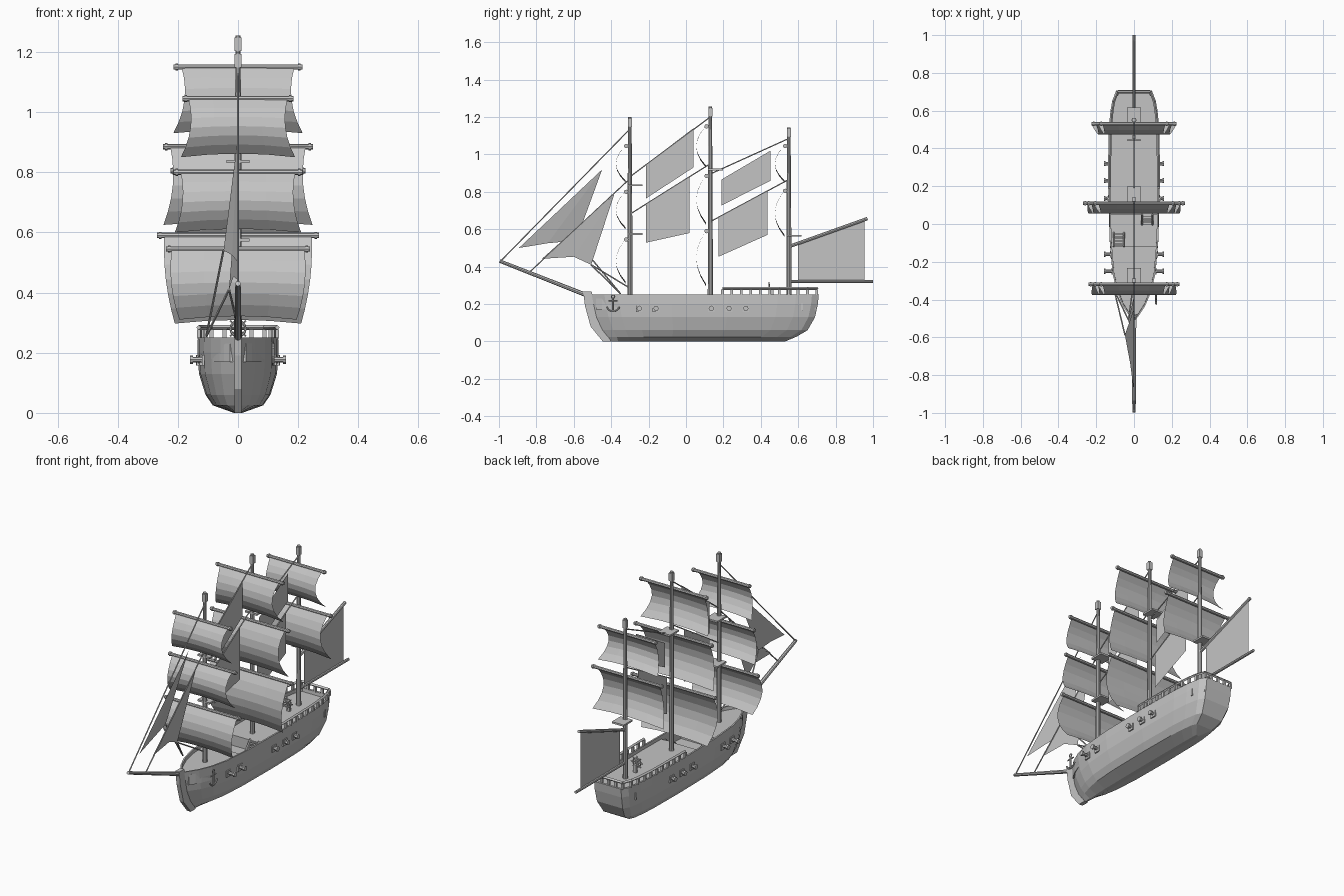
import bpy, bmesh, math
from mathutils import Vector

cube = bpy.data.objects.get("Cube")
if cube:
    bpy.data.objects.remove(cube, do_unlink=True)

grey = bpy.data.materials.new("plain grey")
grey.use_nodes = True
grey.diffuse_color = (0.55, 0.55, 0.55, 1)
grey.node_tree.nodes["Principled BSDF"].inputs["Base Color"].default_value = grey.diffuse_color


def finish(name, bm):
    bmesh.ops.recalc_face_normals(bm, faces=bm.faces)
    me = bpy.data.meshes.new(name)
    bm.to_mesh(me)
    bm.free()
    me.materials.append(grey)
    ob = bpy.data.objects.new(name, me)
    bpy.context.collection.objects.link(ob)
    return ob


def tube(name, a, b, r, r2=None, sides=8):
    a, b = Vector(a), Vector(b)
    bm = bmesh.new()
    bmesh.ops.create_cone(bm, cap_ends=True, segments=sides, radius1=r,
                          radius2=r if r2 is None else r2, depth=(b - a).length)
    ob = finish(name, bm)
    ob.rotation_mode = "QUATERNION"
    ob.rotation_quaternion = (b - a).to_track_quat("Z", "Y")
    ob.location = (a + b) / 2
    return ob


def box(name, centre, size):
    bm = bmesh.new()
    bmesh.ops.create_cube(bm, size=1)
    bmesh.ops.scale(bm, vec=size, verts=bm.verts)
    ob = finish(name, bm)
    ob.location = centre
    return ob


def ring(name, centre, radius, thick, axis):
    bpy.ops.mesh.primitive_torus_add(major_radius=radius, minor_radius=thick, major_segments=12,
                                     minor_segments=6, location=centre)
    ob = bpy.context.object
    ob.name = name
    ob.rotation_euler = Vector(axis).to_track_quat("Z", "Y").to_euler()
    ob.data.materials.append(grey)


def sheet(name, points):
    bm = bmesh.new()
    bm.faces.new([bm.verts.new(p) for p in points])
    return finish(name, bm)


def prism(name, points, offset):
    """Extrude a flat outline along an offset."""
    bm = bmesh.new()
    f = bm.faces.new([bm.verts.new(p) for p in points])
    ext = bmesh.ops.extrude_face_region(bm, geom=[f])["geom"]
    bmesh.ops.translate(bm, vec=offset, verts=[v for v in ext if isinstance(v, bmesh.types.BMVert)])
    return finish(name, bm)


# Hull: plan outline (position along the ship, half width) and levels
plan = [(0, .008), (.06, .058), (.12, .09), (.2, .114), (.35, .13), (.6, .135),
        (.82, .13), (.9, .122), (.97, .107), (1, .085)]
# height, width factor, bow y, stern y; the last two run down inside the bulwark
levels = [(0, .1, -.42, .53), (.025, .62, -.43, .59), (.06, .8, -.455, .65), (.13, .96, -.485, .69),
          (.2, 1, -.5, .705), (.25, .99, -.51, .71), (.25, .92, -.5, .697), (.17, .92, -.49, .69)]


def half_width(y):
    t = (y + .51) / 1.22
    for (t0, w0), (t1, w1) in zip(plan, plan[1:]):
        if t <= t1:
            return w0 + (w1 - w0) * (t - t0) / (t1 - t0)
    return plan[-1][1]


bm = bmesh.new()
loops = []
for z, f, bow, stern in levels:
    side = [(w * f, bow + (stern - bow) * t) for t, w in plan]
    pts = side + [(-x, y) for x, y in reversed(side)]
    loops.append([bm.verts.new((x, y, z)) for x, y in pts])
n = len(loops[0])
for a, b in zip(loops, loops[1:]):
    for i in range(n):
        j = (i + 1) % n
        bm.faces.new((a[i], a[j], b[j], b[i]))
bm.faces.new(loops[0])
bm.faces.new(loops[-1])
finish("hull", bm)


# Raised decks at both ends
def raised_deck(name, y0, y1):
    ys = [y0 + (y1 - y0) * i / 12 for i in range(13)]
    side = [(half_width(y) * .94, y, .17) for y in ys]
    prism(name, side + [(-x, y, z) for x, y, z in reversed(side)], (0, 0, .06))


raised_deck("foredeck", -.48, -.12)
raised_deck("quarterdeck", .05, .695)

# Stem post
stem = [(-.55, .268), (-.54, .19), (-.51, .08), (-.445, 0), (-.4, 0), (-.45, .08), (-.485, .17),
        (-.5, .25), (-.505, .268)]
prism("stem_post", [(-.012, y, z) for y, z in stem], (.024, 0, 0))

# Quarterdeck rail with posts
rail = [(half_width(y) * .97, y) for y in [.195 + .0505 * i for i in range(11)]]
for s in (-1, 1):
    for x, y in rail:
        box("rail_post", (s * x, y, .263), (.012, .014, .03))
    for (x0, y0), (x1, y1) in zip(rail, rail[1:]):
        tube("rail_bar", (s * x0, y0, .284), (s * x1, y1, .284), .008, sides=4)
xe, ye = rail[-1]
tube("stern_rail_bar", (-xe, ye, .284), (xe, ye, .284), .008, sides=4)
for i in range(-1, 2):
    box("stern_rail_post", (i * .045, ye, .263), (.014, .012, .03))

# Guns with their ports, and stern quarter windows
for s in (-1, 1):
    for y in (-.25, -.16, .135, .23, .32):
        w = half_width(y)
        box("gun_port", (s * w, y, .175), (.008, .036, .036))
        tube("gun", (s * (w - .03), y, .177), (s * .152, y, .177), .011, .009)
        tube("gun_muzzle", (s * .15, y, .177), (s * .16, y, .177), .014)
    box("quarter_window", (s * (half_width(.62) - .001), .62, .185), (.008, .01, .04))


# Stairs between decks
def stairs(name, x, y_low, y_high):
    for i in range(5):
        t = (i + .5) / 5
        box(name + "_step", (x, y_low + (y_high - y_low) * t, .17 + .06 * t), (.05, .01, .006))
    for s in (-1, 1):
        tube(name + "_side", (x + s * .027, y_low, .175), (x + s * .027, y_high, .237), .005, sides=4)


stairs("fore_stairs", -.08, -.045, -.12)
stairs("aft_stairs", .07, -.005, .05)

# Steering wheel
box("wheel_stand", (0, .46, .25), (.02, .015, .05))
ring("wheel_rim", (0, .445, .28), .025, .004, (0, 1, 0))
for i in range(4):
    a = i * math.pi / 4
    d = Vector((math.cos(a), 0, math.sin(a))) * .037
    c = Vector((0, .445, .28))
    tube("wheel_spoke", c - d, c + d, .003, sides=5)

# Anchor on the left bow
ax, ay = .117, -.39
tube("anchor_shank", (ax, ay, .165), (ax, ay, .232), .005)
tube("anchor_stock", (ax, ay - .024, .218), (ax, ay + .024, .218), .004)
ring("anchor_ring", (ax, ay, .24), .009, .003, (1, 0, 0))
arm = [Vector((ax, ay + .035 * math.sin(a), .195 - .035 * math.cos(a)))
       for a in [-1.3 + .52 * i for i in range(6)]]
for p, q in zip(arm, arm[1:]):
    tube("anchor_arm", p, q, .005)


# Square sails: belly forward, width bent through top, middle and bottom
def square_sail(mast, y, top, bottom, yard, w0, wm, w1):
    yf = y - .02
    tube(mast + "_yard", (-yard, yf, top), (yard, yf, top), .009)
    for s in (-1, 1):
        tube(mast + "_yard_end", (s * (yard - .015), yf, top), (s * (yard - .007), yf, top), .012)
    bm = bmesh.new()
    rows = []
    for i in range(7):
        t = i / 6
        w = w0 * (1 - t) * (1 - 2 * t) + wm * 4 * t * (1 - t) + w1 * t * (2 * t - 1)
        yy = yf - .055 * math.sin(math.pi * t) ** .8 if 0 < i < 6 else yf - .004
        z = top + (bottom - top) * t
        rows.append([bm.verts.new((k * w, yy, z + .012 * t * (1 - k * k))) for k in (-1, -.5, 0, .5, 1)])
    for a, b in zip(rows, rows[1:]):
        for k in range(4):
            bm.faces.new((a[k], a[k + 1], b[k + 1], b[k]))
    finish(mast + "_sail", bm)


# Masts: y, top height, tops, sails
masts = {
    "fore": (-.3, 1.2, (.575, .835), [(1.045, .85, .185, .165, .158, .19),
                                      (.8, .6, .215, .19, .185, .21), (.545, .31, .24, .22, .222, .195)]),
    "main": (.13, 1.255, (.92,), [(1.15, .93, .215, .188, .178, .215),
                                  (.885, .625, .25, .225, .217, .248), (.59, .297, .27, .245, .24, .21)]),
    "mizzen": (.55, 1.145, (.565,), [(1.045, .85, .185, .165, .158, .19),
                                     (.805, .56, .225, .2, .19, .225)]),
}
for mast, (y, top, tops, sails) in masts.items():
    tube(mast + "_mast", (0, y, .17), (0, y, top * .75), .014, .012, 10)
    tube(mast + "_topmast", (0, y, top * .75), (0, y, top), .011, .009, 10)
    box(mast + "_mast_cap", (0, y, top - .03), (.022, .022, .045))
    for z in tops:
        box(mast + "_platform", (0, y + .028, z), (.075, .08, .01))
    for spec in sails:
        square_sail(mast, y, *spec)

# Bowsprit
tube("bowsprit", (0, -.5, .235), (0, -.996, .43), .012, .009)


# Stays and staysails, all given as (y, z) on the centre line
def stay(a, b):
    tube("stay", (0, *a), (0, *b), .0035, sides=5)


for a, b in (((-.3, .88), (.13, 1.2)), ((-.3, .68), (.13, .95)), ((.13, .895), (.55, 1.085)),
             ((.13, .64), (.55, .866)), ((-.99, .43), (-.3, 1.135)), ((-.84, .367), (-.3, .87))):
    stay(a, b)
for quad in (((-.215, .946), (.04, 1.14), (.04, .93), (-.215, .764)),
             ((-.215, .735), (.02, .885), (.02, .58), (-.215, .528)),
             ((.19, .866), (.452, 1.02), (.452, .86), (.19, .727)),
             ((.174, .667), (.436, .807), (.436, .57), (.174, .453))):
    sheet("staysail", [(0, y, z) for y, z in quad])

# Jibs, blown a little to the right, with their sheets
for head, tack, foot, clew in (
        ((0, -.448, .92), (0, -.893, .5), (-.02, -.74, .525), (-.048, -.587, .54)),
        ((0, -.384, .786), (0, -.77, .442), (-.015, -.6, .453), (-.03, -.507, .41))):
    sheet("jib", [head, tack, foot])
    sheet("jib", [head, foot, clew])
    tube("jib_sheet", clew, (-.105, -.35, .255), .004, sides=5)
tube("jib_sheet", (-.03, -.507, .41), (0, -.3, .285), .004, sides=5)

# Spanker on the mizzen mast
tube("spanker_gaff", (0, .55, .507), (0, .97, .657), .009)
tube("spanker_boom", (0, .55, .32), (0, 1, .32), .008)
sheet("spanker_sail", [(0, .6, .525), (0, .955, .65), (0, .955, .32), (0, .6, .32)])
